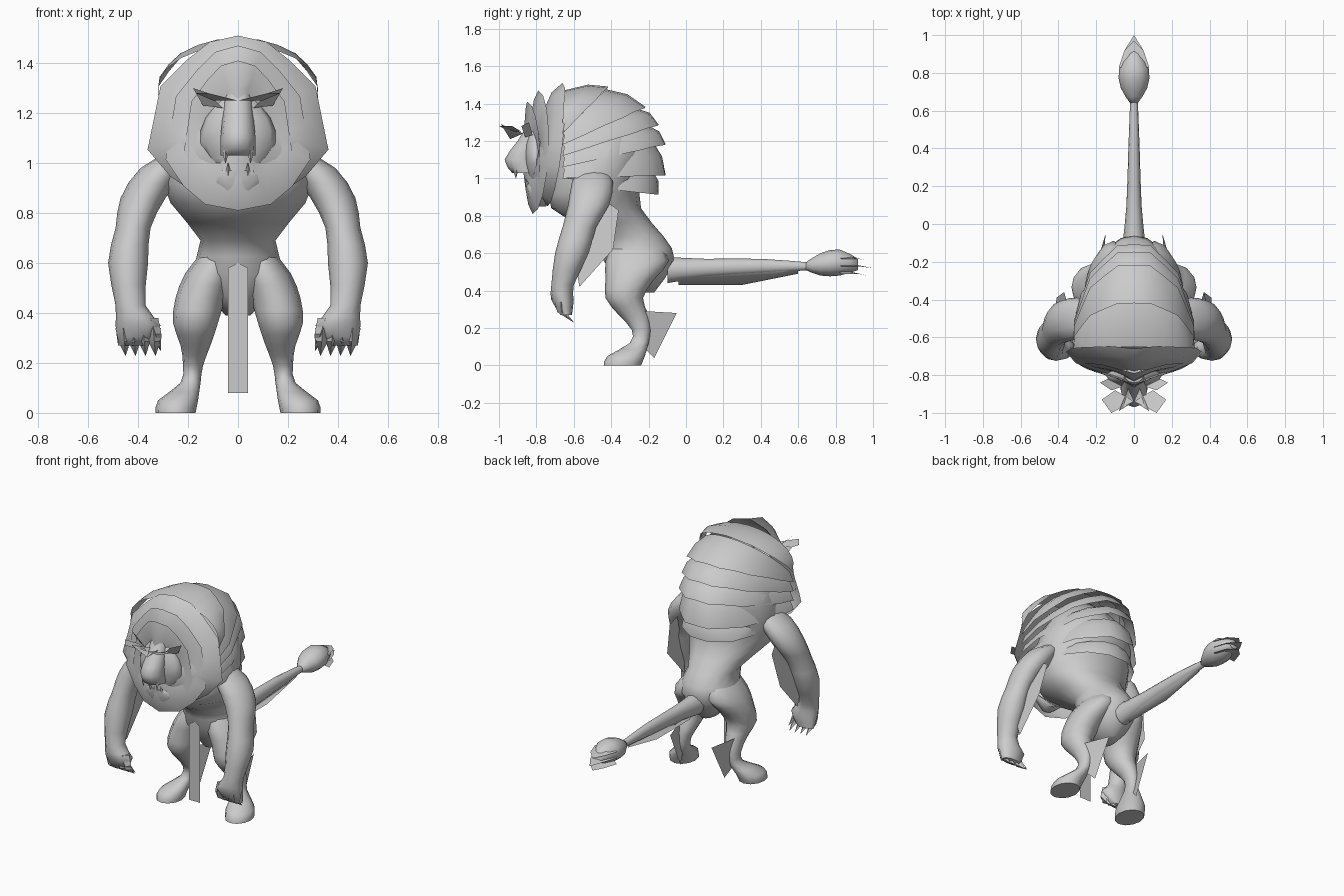
import bpy
import bmesh
from math import sin, cos, pi, radians
from mathutils import Vector

if "Cube" in bpy.data.objects:
    bpy.data.objects.remove(bpy.data.objects["Cube"], do_unlink=True)

shade = (.6, .6, .6, 1)
grey = bpy.data.materials.new("plain_grey")
grey.use_nodes = True
grey.diffuse_color = shade
grey.node_tree.nodes["Principled BSDF"].inputs["Base Color"].default_value = shade


def build(name, verts, faces, mirror=False, solid=False, angle=60):
    """Make one part, coloured, mirrored and shaded."""
    mesh = bpy.data.meshes.new(name)
    mesh.from_pydata(verts, [], faces)
    mesh.materials.append(grey)
    if solid:
        bm = bmesh.new()
        bm.from_mesh(mesh)
        bmesh.ops.recalc_face_normals(bm, faces=bm.faces)
        bm.to_mesh(mesh)
        bm.free()
    obj = bpy.data.objects.new(name, mesh)
    bpy.context.collection.objects.link(obj)
    if mirror:
        obj.modifiers.new("Mirror", 'MIRROR')
    bpy.ops.object.select_all(action='DESELECT')
    obj.select_set(True)
    bpy.context.view_layer.objects.active = obj
    bpy.ops.object.shade_smooth_by_angle(angle=radians(angle))


def plate(name, *points):
    """Single mirrored flap."""
    build(name, points, [range(len(points))], mirror=True)


def loft(name, rows, solid=False, mirror=False, angle=60):
    """Skin equally long rows; solid ones are closed tubes with caps."""
    n = len(rows[0])
    verts = [point for row in rows for point in row]
    faces = []
    for start in range(0, len(verts) - n, n):
        for j in range(n if solid else n - 1):
            k = (j + 1) % n
            faces.append((start + j, start + k, start + n + k, start + n + j))
    if solid:
        faces += [range(n), range(len(verts) - n, len(verts))]
    build(name, verts, faces, mirror, solid, angle)


def ring(x=0, y=0, z=0, wide=.1, deep=.1):
    return Vector((x, y, z, wide, deep))


def flowing(keys, steps=2):
    """Smoothly interpolate between the key rings."""
    padded = [keys[0], *keys, keys[-1]]
    result = []
    for a, b, c, d in zip(padded, padded[1:], padded[2:], padded[3:]):
        for s in range(steps):
            t = s / steps
            result.append(b + ((c - a) * t + (a * 2 - b * 5 + c * 4 - d) * t * t
                               + (b * 3 - a - c * 3 + d) * t ** 3) / 2)
    return result + [keys[-1]]


def limb(name, *keys, mirror=False, lengthwise=False, sides=12):
    """Tube through elliptical rings, upright or running along y."""
    rows = []
    for x, y, z, wide, deep in flowing(keys):
        row = []
        for k in range(sides):
            across, other = wide * cos(2 * pi * k / sides), deep * sin(2 * pi * k / sides)
            row.append((x + across, y, z + other) if lengthwise else (x + across, y + other, z))
        rows.append(row)
    loft(name, rows, True, mirror)


def spike(name, base, tip, radius, hook=0):
    """Mirrored four-sided claw or fang, bowed forward by hook."""
    base, tip = Vector(base), Vector(tip)
    rows = []
    for t in (0, .5, 1):
        centre = base.lerp(tip, t) - Vector((0, hook * sin(pi * t), 0))
        r = radius * (1 - t * t) + .001
        rows.append([centre + Vector((r * cos(k * pi / 2), r * sin(k * pi / 2), 0)) for k in range(4)])
    loft(name, rows, True, True, 40)


# Torso with hips, pinched waist and hunched chest
limb("torso",
     ring(y=-.25, z=.39, wide=.05, deep=.08),
     ring(y=-.25, z=.56, wide=.18, deep=.19),
     ring(y=-.3, z=.69, wide=.15, deep=.18),
     ring(y=-.48, z=.84, wide=.27, deep=.24),
     ring(y=-.48, z=1, wide=.31, deep=.24),
     ring(y=-.45, z=1.2, wide=.27, deep=.24),
     ring(y=-.5, z=1.4, wide=.1), sides=16)

# Arms with hands
limb("arm",
     ring(x=.42, y=-.64, z=.27, wide=.06, deep=.03),
     ring(x=.4, y=-.66, z=.35, wide=.09, deep=.06),
     ring(x=.43, y=-.66, z=.43, wide=.06, deep=.06),
     ring(x=.44, y=-.61, z=.6, wide=.08, deep=.09),
     ring(x=.42, y=-.57, z=.74, wide=.07, deep=.09),
     ring(x=.38, y=-.52, z=.86, wide=.09, deep=.11),
     ring(x=.3, y=-.5, z=.98, wide=.09, deep=.11),
     ring(x=.2, y=-.5, z=1.06, wide=.05, deep=.07), mirror=True)
for finger in range(4):
    x = .34 + finger * .04
    spike("finger_claw", (x, -.67, .34), (x - .01, -.6, .23), .03, hook=.03)
spike("thumb_claw", (.35, -.67, .38), (.31, -.62, .25), .03, hook=.03)

# Legs with feet
limb("leg",
     ring(x=.25, y=-.34, wide=.08),
     ring(x=.24, y=-.32, z=.05, wide=.08),
     ring(x=.19, y=-.25, z=.12, wide=.04, deep=.05),
     ring(x=.18, y=-.24, z=.19, wide=.04, deep=.05),
     ring(x=.17, y=-.28, z=.27, wide=.06, deep=.08),
     ring(x=.17, y=-.33, z=.36, wide=.09),
     ring(x=.15, y=-.3, z=.46, deep=.13),
     ring(x=.11, y=-.26, z=.56, wide=.1, deep=.17),
     ring(x=.07, y=-.27, z=.66, wide=.06, deep=.12), mirror=True)

# Hair flaps behind elbows and heels, and the loincloth
plate("elbow_flap", (.34, -.46, .9), (.37, -.36, .83), (.41, -.39, .62), (.41, -.57, .42), (.43, -.6, .6))
plate("heel_flap", (.2, -.22, .29), (.15, -.05, .28), (.16, -.17, .04), (.19, -.25, .12))
plate("loincloth", (0, -.45, .08), (.04, -.45, .08), (.04, -.45, .58), (0, -.45, .6))

# Tail, the hair hanging from it and the end tuft
limb("tail",
     ring(y=-.1, z=.51, wide=.06, deep=.07),
     ring(y=.1, z=.52, wide=.04, deep=.05),
     ring(y=.4, z=.53, wide=.03, deep=.04),
     ring(y=.66, z=.53, wide=.02, deep=.02), lengthwise=True)
plate("tail_hair", (0, -.04, .43), (0, .3, .43), (0, .6, .49), (.02, .6, .53), (.03, -.04, .5))
limb("tail_tuft",
     ring(y=.64, z=.53, wide=.02, deep=.02),
     ring(y=.72, z=.54, wide=.07, deep=.06),
     ring(y=.82, z=.55, wide=.08, deep=.07),
     ring(y=.92, z=.54, wide=.03, deep=.03), lengthwise=True)
for level in range(3):
    z = .49 + level * .04
    plate("tuft_lock", (0, .8, z + .03), (.08, .83, z), (.05, .92, z), (0, 1 - abs(level - 1) * .03, z - .01))

# Overlapping mane tiers, their tips spaced round a hump
tip_angles = [112, 78, 45, 28, 12, -12, -28]


def tier_edge(i, inset=0, jag=0, steps=12):
    last = i == len(tip_angles) - 1
    tip = radians(tip_angles[i])
    back_y, back_z = -.5 + (.4 - inset) * cos(tip), 1.1 + (.4 - inset / 4) * sin(tip)
    front_y, front_z = -.4 if last else -.66, 1.3 - .06 * i
    width = (.25 if last else .32) - inset / 2
    row = []
    for k in range(steps + 1):
        a = pi * (k / steps - .5)
        grow = 1 + jag * (k % 2)
        row.append(Vector((width * grow * sin(a), front_y + (back_y - front_y) * grow * cos(a),
                           front_z + (back_z - front_z) * cos(a))))
    return row


for i in range(len(tip_angles) - 1):
    top, bottom = tier_edge(i, inset=.06 if i else 0), tier_edge(i + 1, jag=.03)
    middle = [a.lerp(b, .5) + Vector((0, .01, .02)) for a, b in zip(top, bottom)]
    loft("mane_tier", [top, middle, bottom])


# Collars of hair round the face: shallow pear-shaped domes with jagged rims
def collar(name, width, low, high, low_y, high_y, sweep, depth, steps=8):
    centre, half = (low + high) / 2, (high - low) / 2
    rows = []
    for scale in (.3, .6, .85, 1):
        row = []
        for k in range(steps + 1):
            a = pi * k / steps
            side = sin(a) * (1 - .2 * cos(a)) * (1 - .04 * (-1) ** k)
            y = (low_y + high_y) / 2 + (high_y - low_y) / 2 * cos(a) + sweep * sin(a)
            row.append((width * side * scale, y - depth * (1 - scale) ** .5,
                        centre + half * cos(a) * scale))
        rows.append(row)
    loft(name, rows, mirror=True, angle=45)


collar("outer_collar", .35, .85, 1.51, -.74, -.66, sweep=.04, depth=.15)
collar("middle_collar", .28, .81, 1.47, -.82, -.79, sweep=.07, depth=.06)
collar("inner_collar", .21, .88, 1.41, -.83, -.85, sweep=.06, depth=.02)

# Muzzle, broad face and dropped jaw
limb("muzzle",
     ring(y=-.86, z=1.03, wide=.07, deep=.07),
     ring(y=-.88, z=1.1, wide=.07, deep=.09),
     ring(y=-.84, z=1.2, wide=.06, deep=.06),
     ring(y=-.8, z=1.3, wide=.05, deep=.04))
limb("face",
     ring(y=-.8, z=.97, wide=.08, deep=.03),
     ring(y=-.8, z=1.08, wide=.15, deep=.06),
     ring(y=-.8, z=1.18, wide=.13, deep=.06),
     ring(y=-.8, z=1.28, wide=.05, deep=.03))
limb("jaw",
     ring(y=-.79, z=.85, wide=.04, deep=.04),
     ring(y=-.79, z=.92, wide=.11, deep=.06),
     ring(y=-.8, z=.97, wide=.08, deep=.06))
spike("upper_fang", (.05, -.91, 1.05), (.05, -.91, 1), .01)
spike("lower_fang", (.04, -.84, .95), (.04, -.86, 1), .01)

# Leafy brows
plate("brow", (0, -.94, 1.21), (.08, -.99, 1.29), (.03, -.87, 1.24))
plate("brow_leaf", (0, -.94, 1.25), (.12, -1, 1.28), (.17, -.93, 1.28), (.1, -.88, 1.25))
plate("brow_lock", (.06, -.86, 1.22), (.12, -.88, 1.28), (.18, -.84, 1.3), (.14, -.82, 1.23))
